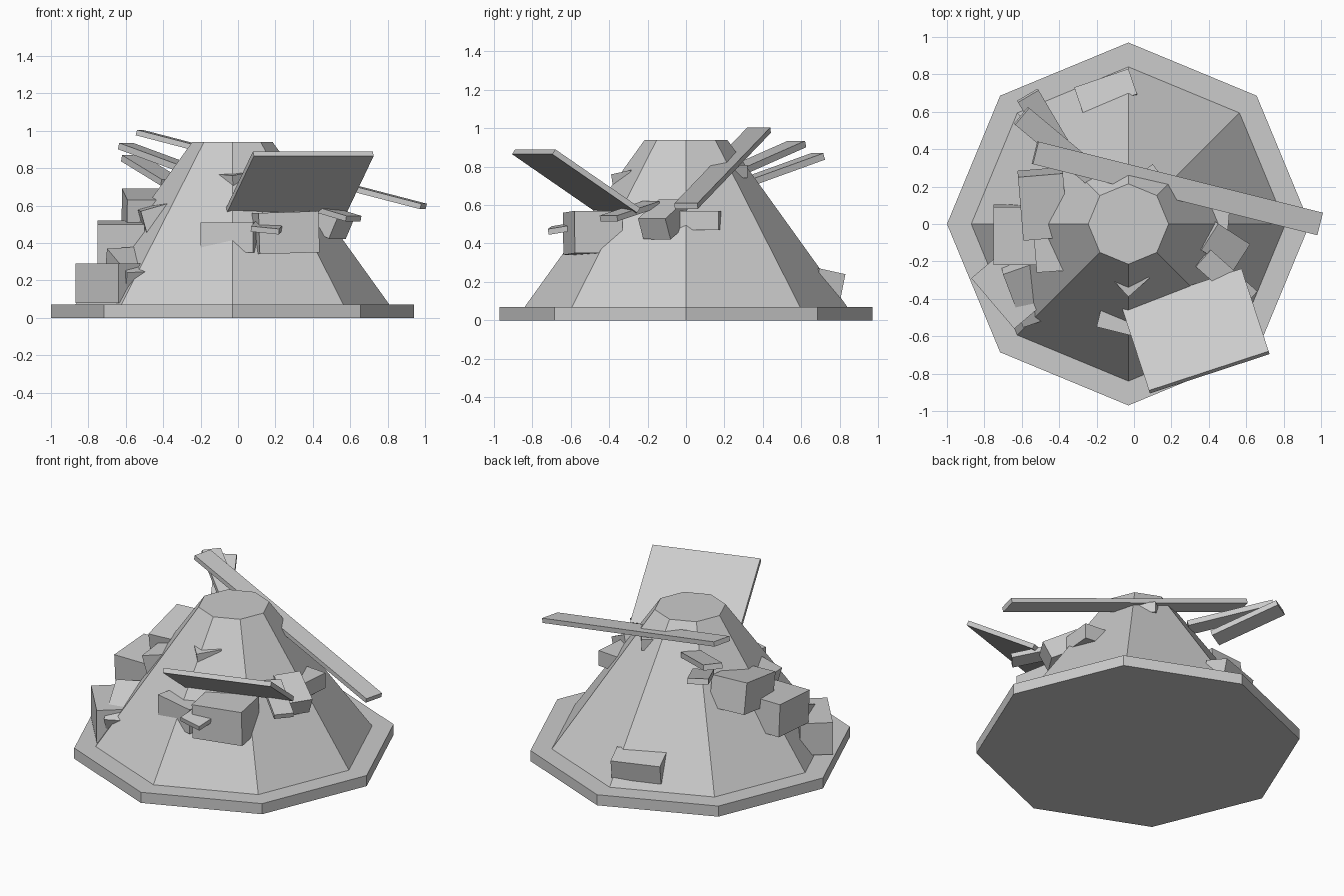
import bpy
import bmesh
import math
from mathutils import Vector

if "Cube" in bpy.data.objects:
    bpy.data.objects.remove(bpy.data.objects["Cube"])

gray = bpy.data.materials.new("stone_gray")
gray.diffuse_color = (0.6, 0.6, 0.6, 1)
gray.use_nodes = True
gray.node_tree.nodes["Principled BSDF"].inputs["Base Color"].default_value = gray.diffuse_color


def finish(name, bm):
    bmesh.ops.recalc_face_normals(bm, faces=bm.faces[:])
    mesh = bpy.data.meshes.new(name)
    bm.to_mesh(mesh)
    bm.free()
    mesh.materials.append(gray)
    obj = bpy.data.objects.new(name, mesh)
    bpy.context.collection.objects.link(obj)
    return obj


def octagon_frustum(name, r_low, r_high, z_low, z_high):
    bm = bmesh.new()
    rings = []
    for r, z in ((r_low, z_low), (r_high, z_high)):
        rings.append([bm.verts.new((-0.03 + r * math.cos(i * math.pi / 4),
                                    r * math.sin(i * math.pi / 4), z)) for i in range(8)])
    low, high = rings
    bm.faces.new(low[::-1])
    bm.faces.new(high)
    for i in range(8):
        j = (i + 1) % 8
        bm.faces.new((low[i], low[j], high[j], high[i]))
    return finish(name, bm)


def block(name, a, b, c, depth):
    """Box from one top corner, its two neighbours and a depth below the top."""
    a, u, v = Vector(a), Vector(b) - Vector(a), Vector(c) - Vector(a)
    v -= u * (u.dot(v) / u.dot(u))          # keep the corners square
    n = u.cross(v).normalized()
    if n.z > 0:
        n = -n
    bm = bmesh.new()
    top = [bm.verts.new(p) for p in (a, a + u, a + u + v, a + v)]
    face = bm.faces.new(top)
    out = bmesh.ops.extrude_face_region(bm, geom=[face], use_keep_orig=True)
    moved = [g for g in out["geom"] if isinstance(g, bmesh.types.BMVert)]
    bmesh.ops.translate(bm, verts=moved, vec=n * depth)
    return finish(name, bm)


# Base slab and mound
octagon_frustum("base_slab", 0.97, 0.97, 0, 0.07)
octagon_frustum("mound", 0.84, 0.215, 0.07, 0.94)

# Large leaning panel and the planks
block("large_panel", (0.08, -0.89, 0.89), (0.72, -0.68, 0.89), (-0.07, -0.45, 0.585), 0.03)
block("long_plank", (-0.54, 0.32, 1.005), (-0.51, 0.44, 1.005), (0.97, -0.10, 0.61), 0.03)
block("upper_left_plank", (-0.635, 0.53, 0.935), (-0.56, 0.62, 0.935), (-0.22, 0.23, 0.79), 0.035)
block("lower_left_plank", (-0.62, 0.65, 0.87), (-0.51, 0.715, 0.87), (-0.41, 0.29, 0.74), 0.035)
block("front_plank", (0.07, -0.70, 0.49), (0.22, -0.72, 0.475), (0.10, -0.40, 0.54), 0.03)
block("right_plank", (0.58, -0.45, 0.545), (0.66, -0.36, 0.545), (0.33, -0.23, 0.62), 0.03)

# Blocks stepping down the left side
block("left_block_top", (-0.62, 0.25, 0.69), (-0.38, 0.27, 0.69), (-0.60, -0.09, 0.63), 0.20)
block("left_block_middle", (-0.75, 0.09, 0.52), (-0.50, 0.09, 0.52), (-0.75, -0.22, 0.50), 0.21)
block("left_block_low", (-0.87, -0.29, 0.29), (-0.64, -0.56, 0.29), (-0.72, -0.16, 0.29), 0.21)
block("left_block_tilted", (-0.70, -0.27, 0.37), (-0.53, -0.21, 0.38), (-0.61, -0.56, 0.24), 0.13)
block("left_block_small", (-0.52, -0.26, 0.57), (-0.38, -0.25, 0.61), (-0.53, -0.05, 0.58), 0.12)

# Blocks half buried at the front, right and back
block("front_block_large", (0.11, -0.64, 0.56), (0.43, -0.58, 0.57), (0.07, -0.39, 0.56), 0.22)
block("front_block_side", (-0.20, -0.55, 0.51), (0.08, -0.62, 0.51), (-0.17, -0.44, 0.51), 0.16)
block("front_chip", (-0.13, -0.28, 0.77), (-0.03, -0.39, 0.76), (0.0, -0.20, 0.79), 0.09)
block("right_block_tilted", (0.36, -0.14, 0.63), (0.53, -0.25, 0.53), (0.50, -0.03, 0.60), 0.12)
block("right_block", (0.50, -0.05, 0.57), (0.52, 0.17, 0.57), (0.30, -0.05, 0.57), 0.10)
block("back_block", (-0.03, 0.83, 0.24), (-0.32, 0.73, 0.24), (0.00, 0.69, 0.27), 0.13)
block("back_chip", (0.10, 0.32, 0.81), (0.19, 0.20, 0.81), (0.0, 0.23, 0.81), 0.07)
